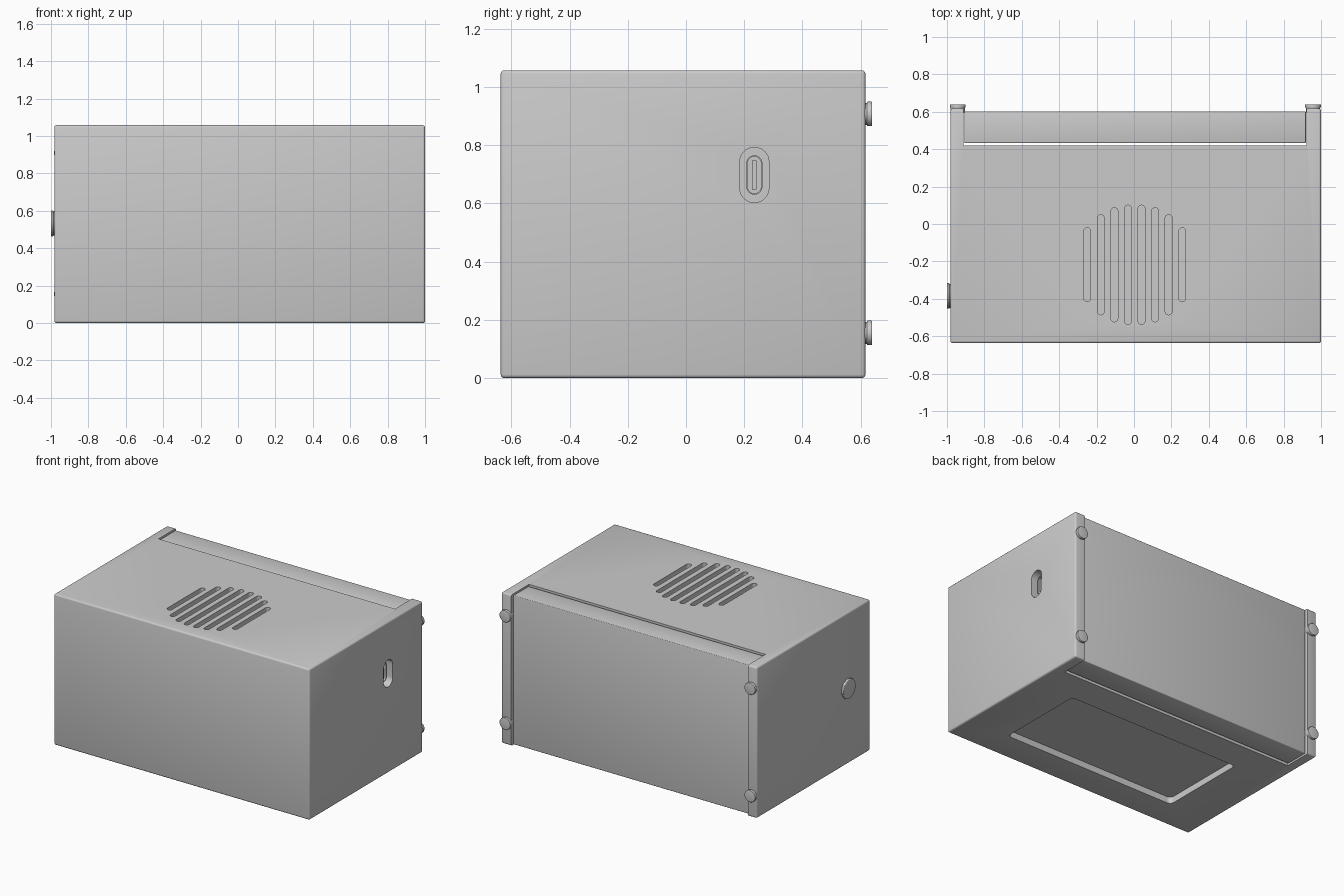
import bpy, bmesh, math
from mathutils import Matrix

if "Cube" in bpy.data.objects:
    bpy.data.objects.remove(bpy.data.objects["Cube"])

AXES = {
    'X': Matrix(((0, 0, 1), (1, 0, 0), (0, 1, 0))),   # outline in y,z
    'Y': Matrix(((1, 0, 0), (0, 0, 1), (0, 1, 0))),   # outline in x,z
    'Z': Matrix.Identity(3),                          # outline in x,y
}


def outline(w, h, r, seg):
    if r <= 0:
        return [(-w/2, -h/2), (w/2, -h/2), (w/2, h/2), (-w/2, h/2)]
    pts = []
    for q, (sx, sy) in enumerate([(1, 1), (-1, 1), (-1, -1), (1, -1)]):
        for i in range(seg + 1):
            a = math.pi/2 * (q + i/seg)
            pts.append((sx*(w/2 - r) + r*math.cos(a), sy*(h/2 - r) + r*math.sin(a)))
    return pts


def slab(name, axis, w, h, r, depth, loc, bevel=0, seg=8):
    """Rounded rectangle (or disc, or stadium) extruded along an axis."""
    bm = bmesh.new()
    verts = [bm.verts.new((x, y, -depth/2)) for x, y in outline(w, h, r, seg)]
    face = bm.faces.new(verts)
    ext = bmesh.ops.extrude_face_region(bm, geom=[face])['geom']
    bmesh.ops.translate(bm, vec=(0, 0, depth), verts=[v for v in ext if isinstance(v, bmesh.types.BMVert)])
    bmesh.ops.remove_doubles(bm, verts=bm.verts, dist=1e-5)
    bmesh.ops.recalc_face_normals(bm, faces=bm.faces)
    if bevel:
        sharp = [e for e in bm.edges if e.calc_face_angle(0) > 0.6]
        bmesh.ops.bevel(bm, geom=sharp, offset=bevel, segments=3, profile=0.5, affect='EDGES')
    bmesh.ops.transform(bm, matrix=Matrix.Translation(loc) @ AXES[axis].to_4x4(), verts=bm.verts)
    bmesh.ops.recalc_face_normals(bm, faces=bm.faces)
    me = bpy.data.meshes.new(name)
    bm.to_mesh(me)
    bm.free()
    ob = bpy.data.objects.new(name, me)
    bpy.context.collection.objects.link(ob)
    return ob


def box(name, lo, hi, bevel=0):
    c = [(a + b)/2 for a, b in zip(lo, hi)]
    return slab(name, 'Z', hi[0]-lo[0], hi[1]-lo[1], 0, hi[2]-lo[2], c, bevel)


def cut(target, cutters):
    bpy.context.view_layer.objects.active = target
    for c in cutters:
        c.hide_render = True
        m = target.modifiers.new('cut', 'BOOLEAN')
        m.operation, m.solver, m.object = 'DIFFERENCE', 'EXACT', c
        bpy.ops.object.modifier_apply(modifier=m.name)
        bpy.data.objects.remove(c)


# Hollow case with an open back notch for the rear panel
case = box('case', (-0.982, -0.637, 0), (1.0, 0.617, 1.058), 0.012)
cutters = [
    box('cavity', (-0.905, -0.58, 0.09), (0.92, 0.37, 1.0)),
    box('rear_notch', (-0.911, 0.421, -0.1), (0.923, 0.8, 1.2)),
    slab('base_recess', 'Z', 1.34, 0.63, 0.03, 0.09, (0.01, -0.112, 0)),
    slab('port_hole', 'X', 0.1, 0.19, 0.05, 0.12, (1.0, 0.235, 0.698)),
]
# Round vent grille of eight slots
for i, length in enumerate([0.395, 0.535, 0.61, 0.637]):
    for s in (-1, 1):
        cutters.append(slab('vent', 'Z', 0.037, length, 0.0184, 0.2,
                            (0.004 + s*0.0725*(3.5 - i), -0.218, 1.05)))
cut(case, cutters)

# Rear panel, set slightly below the case faces
box('rear_panel', (-0.907, 0.433, 0.007), (0.919, 0.602, 1.051), 0.005)

# Four screws in the rear corner posts
for x in (-0.942, 0.957):
    for z in (0.155, 0.908):
        slab('screw_neck', 'Y', 0.076, 0.076, 0.038, 0.03, (x, 0.61, z))
        slab('screw_head', 'Y', 0.084, 0.084, 0.042, 0.018, (x, 0.631, z), 0.003)

# Push button on the left side
slab('button_base', 'X', 0.128, 0.128, 0.064, 0.03, (-0.982, -0.384, 0.532), seg=12)
slab('button_cap', 'X', 0.138, 0.138, 0.069, 0.013, (-0.9935, -0.384, 0.532), 0.005, seg=12)

# Connector inside the right side opening
port = slab('port_shell', 'X', 0.055, 0.135, 0.027, 0.03, (0.952, 0.235, 0.698))
cut(port, [slab('port_bore', 'X', 0.046, 0.126, 0.0225, 0.03, (0.962, 0.235, 0.698))])
slab('port_tongue', 'X', 0.016, 0.1, 0, 0.025, (0.95, 0.235, 0.698))

# Smooth shading with crisp edges
bpy.ops.object.select_all(action='SELECT')
bpy.context.view_layer.objects.active = case
bpy.ops.object.shade_smooth_by_angle(angle=math.radians(35))
